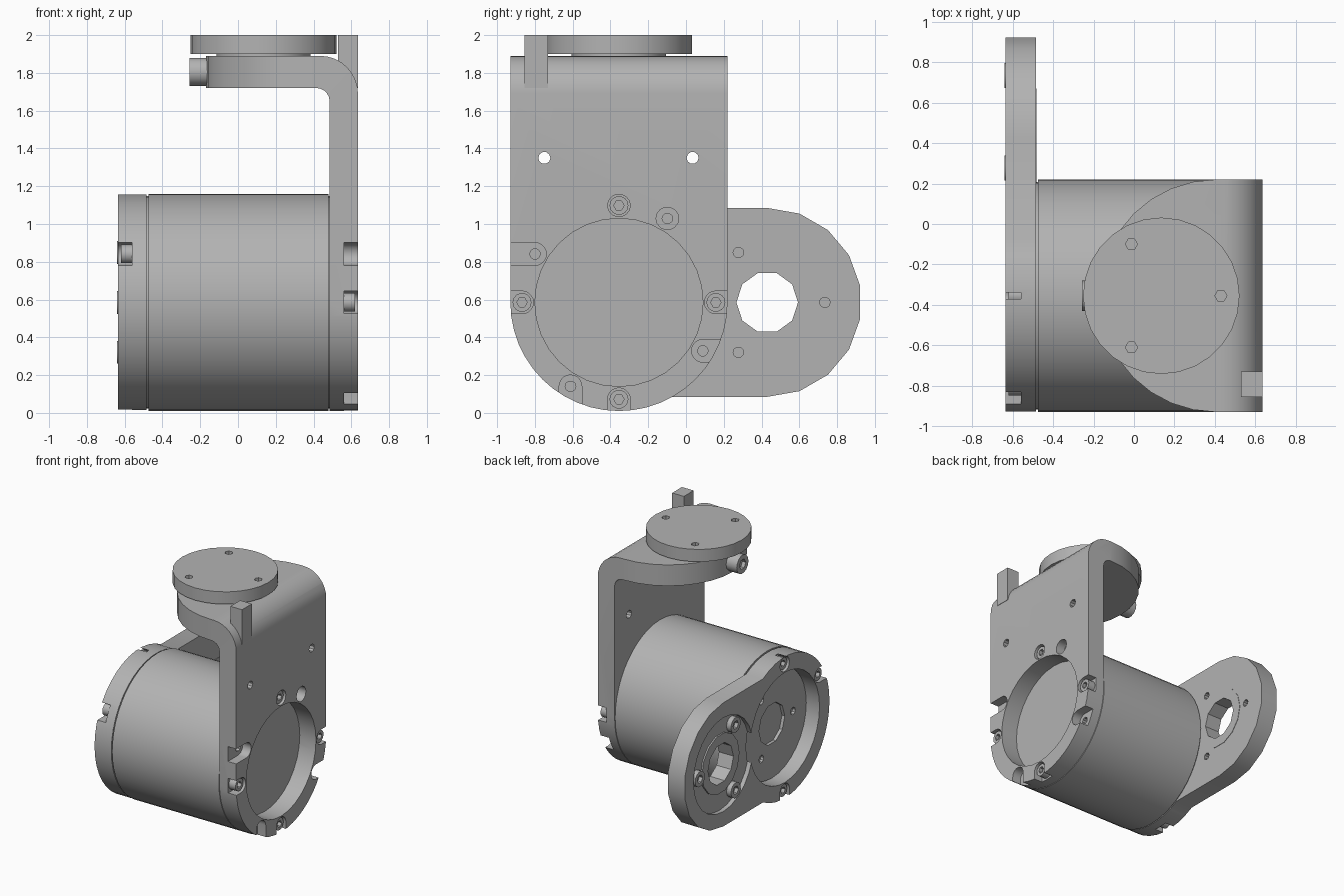
import bpy, bmesh, math
from math import radians, cos, sin

cube = bpy.data.objects.get("Cube")
if cube:
    bpy.data.objects.remove(cube)

grey = bpy.data.materials.new("machined grey")
grey.use_nodes = True
COLOUR = (0.45, 0.45, 0.45, 1)
grey.diffuse_color = COLOUR
grey.node_tree.nodes["Principled BSDF"].inputs["Base Color"].default_value = COLOUR

CY, CZ, R = -0.355, 0.585, 0.575      # main barrel axis and radius
ARM_Y = 0.43                          # idler arm axis
IN, OUT = 0.485, 0.635                # side plate faces, mirrored in x


def arc(a, b, r, start=0, end=360, n=32):
    """Points on an arc; a full circle leaves out the repeated last point."""
    count = n if end - start == 360 else n + 1
    steps = [radians(start + (end - start) * i / n) for i in range(count)]
    return [(a + r * cos(t), b + r * sin(t)) for t in steps]


def box(a0, a1, b0, b1):
    return [(a0, b0), (a1, b0), (a1, b1), (a0, b1)]


def prism(name, pts, axis, lo, hi):
    """Extrude a 2D outline along an axis."""
    place = {"x": lambda p, t: (t, p[0], p[1]),
             "y": lambda p, t: (p[0], t, p[1]),
             "z": lambda p, t: (p[0], p[1], t)}[axis]
    bm = bmesh.new()
    ends = [[bm.verts.new(place(p, t)) for p in pts] for t in (lo, hi)]
    for ring in ends:
        bm.faces.new(ring)
    for i in range(len(pts)):
        j = (i + 1) % len(pts)
        bm.faces.new((ends[0][i], ends[0][j], ends[1][j], ends[1][i]))
    bmesh.ops.recalc_face_normals(bm, faces=bm.faces)
    mesh = bpy.data.meshes.new(name)
    bm.to_mesh(mesh)
    bm.free()
    mesh.materials.append(grey)
    ob = bpy.data.objects.new(name, mesh)
    bpy.context.collection.objects.link(ob)
    return ob


def carve(ob, pts, axis, lo, hi, op="DIFFERENCE"):
    """Apply a boolean with a temporary prism."""
    cutter = prism("cutter", pts, axis, lo, hi)
    mod = ob.modifiers.new("carve", "BOOLEAN")
    mod.operation, mod.object, mod.solver = op, cutter, "EXACT"
    bpy.context.view_layer.objects.active = ob
    bpy.ops.object.modifier_apply(modifier=mod.name)
    bpy.data.objects.remove(cutter)


def slot(y, z, direction, r=0.06):
    """Round pocket outline, optionally running out to the rim."""
    if direction is None:
        return arc(y, z, r, n=14)
    reach = 0.25
    dy, dz = direction
    a = math.degrees(math.atan2(dz, dy))
    pts = arc(y, z, r, a + 90, a + 270, 10)
    return pts + [(p[0] + reach * dy, p[1] + reach * dz) for p in (pts[-1], pts[0])]


def screw(name, y, z, lo, hi, outward, r=0.05):
    """Cap screw with a hexagon socket on its outward end."""
    ob = prism(name, arc(y, z, r, n=14), "x", lo, hi)
    face = hi if outward > 0 else lo
    carve(ob, arc(y, z, r * 0.55, n=6), "x", face - 0.03, face + 0.03)
    return ob


def polar(angle, r=0.513):
    return CY + r * cos(radians(angle)), CZ + r * sin(radians(angle))


# Motor barrel, with a stepped rim at each end
barrel = prism("motor_barrel", arc(CY, CZ, R, n=48), "x", -0.475, 0.48)
prism("barrel_seam", arc(CY, CZ, R - 0.012, n=48), "x", -0.49, 0.49)

# Bent bracket: L section trimmed by its side and plan outlines
section = [(-0.17, 1.89)] + arc(OUT - 0.2, 1.69, 0.2, 90, 0, 8)
section += [(OUT, 0), (IN, 0)] + arc(IN - 0.07, 1.65, 0.07, 0, 90, 5) + [(-0.17, 1.72)]
bracket = prism("bent_bracket", section, "y", CY - R, CY + R)
side = arc(CY, CZ, R, 180, 360, 24) + [(CY + R, 2.1), (CY - R, 2.1)]
carve(bracket, side, "x", -1, 1, "INTERSECT")
plan = arc(0.405, CY, R, 90, 270, 16) + [(1, CY - R), (1, CY + R)]
carve(bracket, plan, "z", -0.1, 2.1, "INTERSECT")
carve(bracket, arc(CY, CZ, 0.445, n=32), "x", 0.4, 0.7)
for y in (-0.75, 0.035):
    carve(bracket, arc(y, 1.35, 0.032, n=10), "x", 0.4, 0.7)

# Screw pockets around the bracket ring: four with screws, four with bare holes
RIGHT, LEFT, DOWN = (1, 0), (-1, 0), (0, -1)
for angle, way in ((0, RIGHT), (90, None), (180, LEFT), (270, DOWN),
                   (60, None), (150, LEFT), (240, DOWN), (330, RIGHT)):
    y, z = polar(angle)
    carve(bracket, slot(y, z, way), "x", 0.56, 0.7)
    if angle % 90 == 0:
        screw("bracket_screw", y, z, 0.555, 0.62, 1)
    else:
        carve(bracket, arc(y, z, 0.028, n=10), "x", 0.5, 0.7)

# Idler arm plate: barrel ring merged with a rounded arm
lean = math.degrees(math.asin(0.5 / 0.572))
outline = arc(CY, CZ, 0.572, lean, 360 - lean, 28) + arc(ARM_Y, CZ, 0.5, -90, 90, 9)
arm = prism("idler_arm", outline, "x", -OUT, -IN)
carve(arm, arc(CY, CZ, 0.445, n=32), "x", -0.7, -0.4)
carve(arm, arc(ARM_Y, CZ, 0.38, n=24), "x", -0.7, -0.6)
carve(arm, arc(ARM_Y, CZ, 0.2, n=12), "x", -0.7, -0.4)
for angle, way in ((90, None), (150, LEFT), (270, DOWN)):
    y, z = polar(angle)
    carve(arm, slot(y, z, way), "x", -0.7, -0.56)
    screw("arm_rim_screw", y, z, -0.62, -0.555, -1)

# Bearing bush in the arm, and its three screws
bush = prism("idler_bush", arc(ARM_Y, CZ, 0.24, n=14), "x", -0.612, -0.482)
carve(bush, arc(ARM_Y, CZ, 0.163, n=10), "x", -0.7, -0.4)
for angle in (0, 120, 240):
    y = ARM_Y + 0.305 * cos(radians(angle))
    z = CZ + 0.305 * sin(radians(angle))
    screw("idler_screw", y, z, -0.64, -0.59, -1, 0.062)
    carve(arm, arc(y, z, 0.028, n=10), "x", -0.58, -0.4)

# Motor end cover inside the arm ring, with hub bore and three holes
cover = prism("motor_end_cover", arc(CY, CZ, 0.44, n=32), "x", -0.52, -0.48)
carve(cover, arc(CY, CZ, 0.165, n=10), "x", -0.6, -0.495)
for angle in (0, 120, 240):
    carve(cover, arc(*polar(angle + 180, 0.27), 0.03, n=10), "x", -0.6, -0.495)

# Output disc on top, standing on a short hub
disc = prism("output_disc", arc(0.135, CY, 0.387, n=28), "z", 1.9, 2.0)
for angle in (0, 120, 240):
    x = 0.135 + 0.295 * cos(radians(angle))
    y = CY + 0.295 * sin(radians(angle))
    carve(disc, arc(x, y, 0.03, n=6), "z", 1.94, 2.1)
prism("disc_hub", arc(0.135, CY, 0.25, n=24), "z", 1.88, 1.91)

# Clamp screw at the tip of the top plate, and the stop block on the corner
screw("clamp_screw", CY, 1.805, -0.258, -0.15, -1, 0.075)
prism("stop_block", box(0.53, OUT, -0.855, -0.73), "z", 1.72, 2.0)

# Soft shading on the curved walls
bpy.ops.object.select_all(action="DESELECT")
for ob in bpy.context.collection.objects:
    if ob.type == "MESH":
        ob.select_set(True)
        bpy.context.view_layer.objects.active = ob
bpy.ops.object.shade_smooth_by_angle(angle=radians(30))
